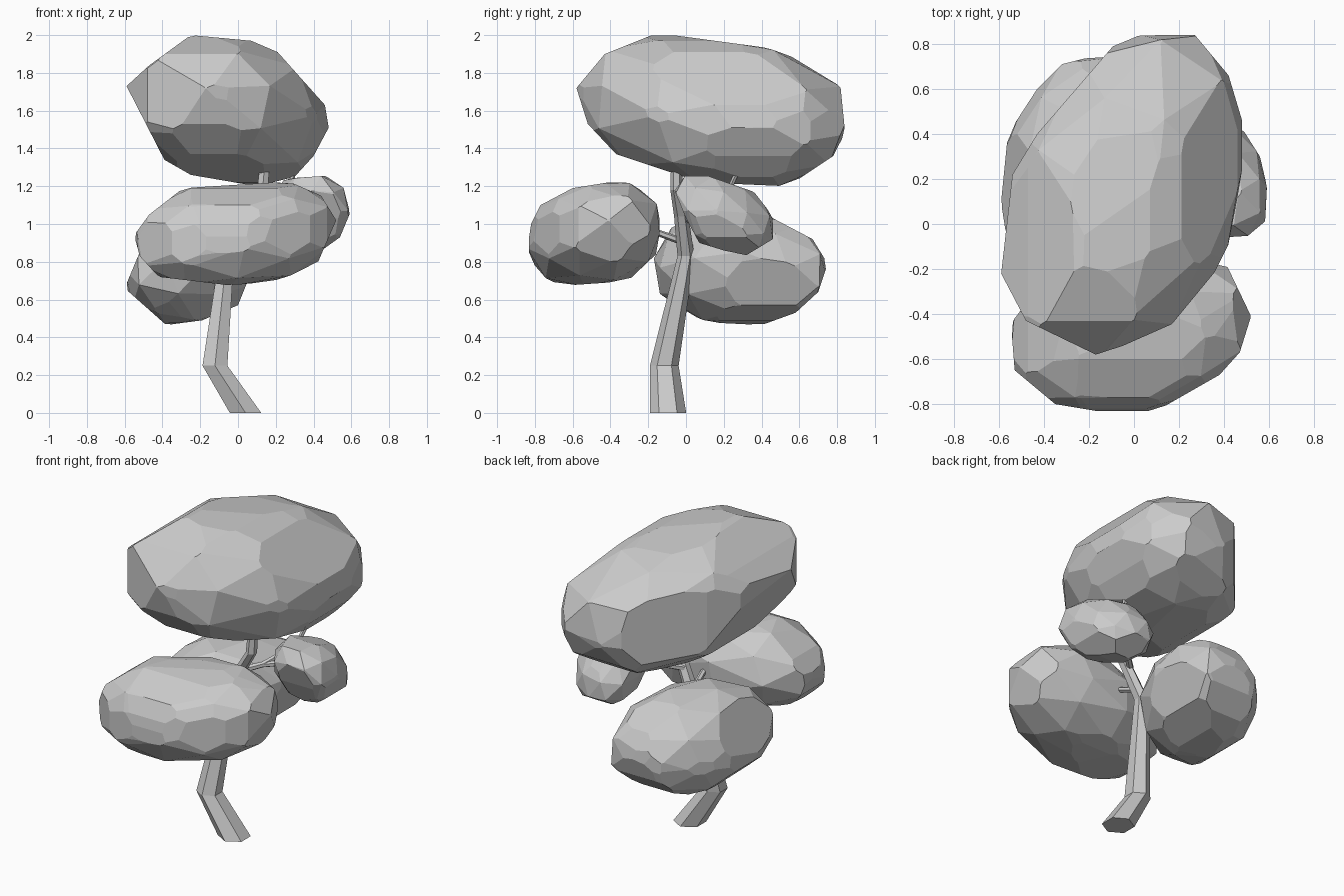
import bpy, bmesh, math, random
from mathutils import Vector, Matrix, Euler

if "Cube" in bpy.data.objects:
    bpy.data.objects.remove(bpy.data.objects["Cube"])

random.seed(4)


def finish(bm, name):
    bmesh.ops.recalc_face_normals(bm, faces=bm.faces)
    mesh = bpy.data.meshes.new(name)
    bm.to_mesh(mesh)
    bm.free()
    bpy.context.collection.objects.link(bpy.data.objects.new(name, mesh))


def hull(bm):
    out = bmesh.ops.convex_hull(bm, input=bm.verts)
    spare = {v for v in out["geom_interior"] + out["geom_unused"]
             if isinstance(v, bmesh.types.BMVert) and v.is_valid}
    bmesh.ops.delete(bm, geom=list(spare), context='VERTS')


def trim(bm, centre, outline, u, v):
    """Slice away all that lies outside the edges of an outline in axes u, v."""
    for i in range(len(outline) - 1):
        (a, b), (c, d) = outline[i], outline[i + 1]
        point, normal = Vector(centre), Vector()
        point[u], point[v] = a, b
        normal[u], normal[v] = d - b, a - c
        if normal.dot(Vector(centre) - point) > 0:
            normal.negate()
        bmesh.ops.bisect_plane(bm, geom=bm.verts[:] + bm.edges[:] + bm.faces[:],
                               plane_co=point, plane_no=normal, clear_outer=True)
    hull(bm)


def foliage(name, centre, half, rxy, rxz, ryz, front=(), side=(), top=()):
    """Faceted leaf clump: a tilted ellipsoid, trimmed to its outlines."""
    # Triangular matrix that gives the three outlines the wanted tilts
    b = math.sqrt(1 - rxy * rxy)
    c = (ryz - rxy * rxz) / b
    tilt = Matrix(((1, 0, 0), (rxy, b, 0),
                   (rxz, c, math.sqrt(1 - rxz * rxz - c * c))))
    turn = Euler([random.uniform(0, 3) for _ in range(3)]).to_matrix()
    bm = bmesh.new()
    bmesh.ops.create_icosphere(bm, subdivisions=2, radius=1.09)
    for v in bm.verts:
        p = tilt @ (turn @ v.co) * random.uniform(0.98, 1.02)
        p = [max(-1, min(1, k)) for k in p]
        v.co = [o + h * k for o, h, k in zip(centre, half, p)]
    hull(bm)
    for outline, u, w in ((front, 0, 2), (side, 1, 2), (top, 0, 1)):
        trim(bm, centre, outline, u, w)
    finish(bm, name)


def limb(name, path, radii, level=False, sides=6):
    """Faceted tube along a path; level keeps its rings horizontal."""
    path = [Vector(p) for p in path]
    bm = bmesh.new()
    rings = []
    for i, (p, r) in enumerate(zip(path, radii)):
        along = path[min(i + 1, len(path) - 1)] - path[max(i - 1, 0)]
        q = (Vector((0, 0, 1)) if level else along).to_track_quat('Z', 'Y')
        rings.append([bm.verts.new(p + q @ Vector((
            r * math.sin(2 * math.pi * k / sides),
            r * math.cos(2 * math.pi * k / sides), 0))) for k in range(sides)])
    for a, b in zip(rings, rings[1:]):
        for k in range(sides):
            n = (k + 1) % sides
            bm.faces.new((a[k], a[n], b[n], b[k]))
    bm.faces.new(rings[0])
    bm.faces.new(rings[-1])
    finish(bm, name)


# Leaf clumps
foliage("top_foliage", (-0.055, 0.13, 1.6), (0.535, 0.71, 0.40), 0.3, -0.15, -0.2,
        front=[(-0.25, 2.0), (0.07, 1.97), (0.21, 1.91), (0.46, 1.63), (0.48, 1.51),
               (0.40, 1.36), (0.30, 1.25), (0.1, 1.2), (-0.25, 1.26), (-0.39, 1.34),
               (-0.59, 1.73), (-0.47, 1.84), (-0.25, 2.0)],
        side=[(-0.07, 2.0), (0.45, 1.93), (0.7, 1.84), (0.84, 1.7), (0.84, 1.51),
              (0.81, 1.38), (0.54, 1.2), (0.08, 1.22), (-0.37, 1.37), (-0.52, 1.53),
              (-0.58, 1.72), (-0.43, 1.9), (-0.28, 1.96)],
        top=[(-0.05, 0.84), (0.27, 0.84), (0.42, 0.66), (0.48, 0.46), (0.48, 0.17),
             (0.44, -0.05), (0.30, -0.33), (0.14, -0.48), (-0.17, -0.58),
             (-0.48, -0.43), (-0.59, -0.22), (-0.54, 0.22), (-0.43, 0.4), (-0.05, 0.84)])
foliage("front_foliage", (-0.015, -0.49, 0.95), (0.535, 0.35, 0.28), 0.2, 0.15, 0.1,
        front=[(-0.29, 1.19), (0.27, 1.225), (0.44, 1.15), (0.52, 1.02), (0.42, 0.79),
               (0.27, 0.71), (0.0, 0.67), (-0.42, 0.72), (-0.52, 0.83), (-0.55, 0.94),
               (-0.47, 1.05), (-0.29, 1.19)],
        side=[(-0.35, 1.23), (-0.6, 1.19), (-0.77, 1.1), (-0.82, 1.0), (-0.84, 0.87),
              (-0.77, 0.71), (-0.70, 0.67), (-0.41, 0.69), (-0.22, 0.73)],
        top=[(0.42, -0.2), (0.52, -0.41), (0.47, -0.57), (0.38, -0.67), (0.1, -0.83),
             (-0.17, -0.83), (-0.35, -0.8), (-0.53, -0.65), (-0.55, -0.4)])
foliage("back_foliage", (-0.25, 0.29, 0.76), (0.35, 0.46, 0.295), 0.35, 0.05, -0.08,
        front=[(-0.55, 0.78), (-0.6, 0.66), (-0.38, 0.465), (-0.19, 0.49), (0.0, 0.57),
               (0.04, 0.67)],
        side=[(-0.1, 0.6), (0.1, 0.48), (0.4, 0.465), (0.58, 0.53), (0.70, 0.64),
              (0.75, 0.79), (0.67, 0.92), (0.48, 1.02)],
        top=[(-0.59, 0.1), (-0.56, 0.4), (-0.43, 0.6), (-0.32, 0.71), (-0.12, 0.76)])
foliage("right_foliage", (0.38, 0.20, 1.045), (0.21, 0.26, 0.215), -0.2, 0.0, -0.38,
        front=[(0.39, 1.25), (0.54, 1.26), (0.58, 1.19), (0.59, 1.05), (0.54, 0.93),
               (0.47, 0.88)],
        side=[(0.1, 1.26), (0.36, 1.17), (0.43, 1.08), (0.46, 1.03), (0.46, 0.92),
              (0.32, 0.835), (0.2, 0.86), (0.07, 0.9), (0.0, 1.03), (-0.07, 1.2)])

# Bent trunk
limb("trunk", [(0.04, -0.095, 0), (-0.122, -0.115, 0.25), (-0.06, 0, 0.83),
               (0.04, -0.025, 1.04), (0.13, -0.05, 1.18), (0.14, -0.05, 1.3)],
     [0.096, 0.076, 0.045, 0.038, 0.033, 0.03], level=True)

# Thin branches into the clumps
limb("front_branch", [(-0.05, 0, 0.9), (0, -0.25, 0.99)], [0.02, 0.015])
limb("back_branch", [(-0.07, -0.02, 0.7), (-0.2, 0.12, 0.76)], [0.02, 0.015])
limb("right_branch", [(0.02, -0.01, 1.02), (0.12, 0.08, 1.05), (0.3, 0.16, 1.08)],
     [0.022, 0.018, 0.015])
limb("upper_branch", [(0.12, 0.08, 1.05), (0.26, 0.22, 1.16), (0.31, 0.29, 1.32)],
     [0.018, 0.015, 0.013])
